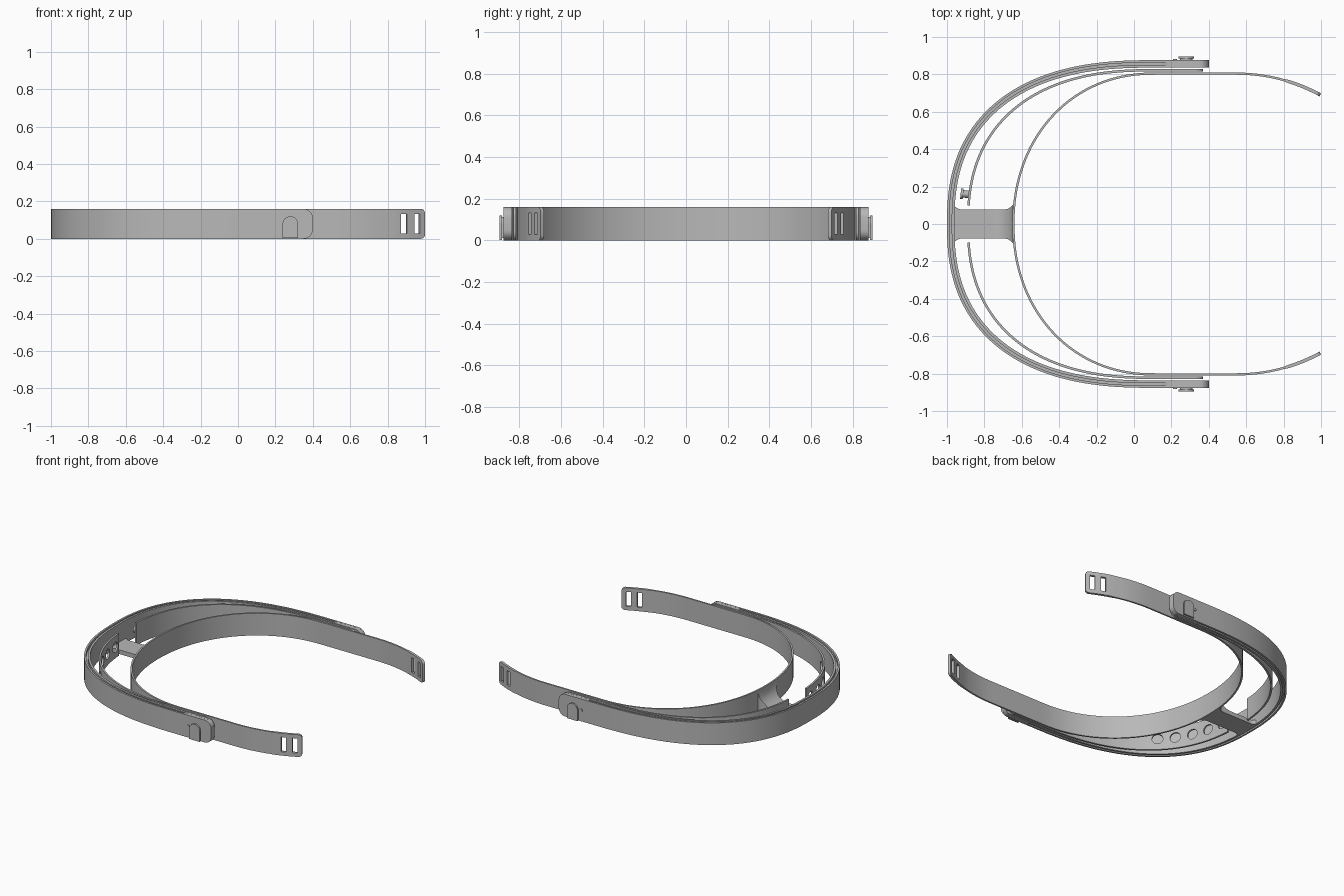
import bpy, bmesh, math
from mathutils import Vector, Matrix

old = bpy.data.objects.get("Cube")
if old:
    bpy.data.objects.remove(old, do_unlink=True)

H = 0.16
MID = H / 2
SHADE = (0.48, 0.48, 0.48, 1)

grey = bpy.data.materials.new("plain grey")
grey.use_nodes = True
grey.diffuse_color = SHADE
grey.node_tree.nodes["Principled BSDF"].inputs["Base Color"].default_value = SHADE


def finish(name, bm, smooth=True):
    bmesh.ops.recalc_face_normals(bm, faces=bm.faces)
    mesh = bpy.data.meshes.new(name)
    bm.to_mesh(mesh)
    bm.free()
    ob = bpy.data.objects.new(name, mesh)
    bpy.context.scene.collection.objects.link(ob)
    mesh.materials.append(grey)
    if smooth:
        bpy.ops.object.select_all(action='DESELECT')
        ob.select_set(True)
        bpy.context.view_layer.objects.active = ob
        bpy.ops.object.shade_smooth_by_angle(angle=math.radians(30))
    return ob


def loft(bm, rings):
    """Join closed rings of points into a capped solid."""
    loops = [[bm.verts.new(p) for p in ring] for ring in rings]
    n = len(loops[0])
    for a, b in zip(loops, loops[1:]):
        for i in range(n):
            j = (i + 1) % n
            bm.faces.new((a[i], a[j], b[j], b[i]))
    bm.faces.new(loops[0][::-1])
    bm.faces.new(loops[-1])


class Path:
    """Plan curve measured by length."""
    def __init__(self, pts):
        self.pts = [Vector(p) for p in pts]
        self.s = [0.0]
        for a, b in zip(self.pts, self.pts[1:]):
            self.s.append(self.s[-1] + (b - a).length)
        self.length = self.s[-1]

    def at(self, s):
        i = 0
        while i < len(self.s) - 2 and self.s[i + 1] < s:
            i += 1
        a, b = self.pts[i], self.pts[i + 1]
        return a.lerp(b, (s - self.s[i]) / (self.s[i + 1] - self.s[i]))

    def frame(self, s):
        a, b = self.at(max(s - 0.02, 0)), self.at(min(s + 0.02, self.length))
        t = (b - a).normalized()
        return self.at(s), t, Vector((-t.y, t.x))


def half_bow(apex, y_side, power, x_end):
    """Quarter superellipse from the apex to x = 0.1, then straight to x_end."""
    pts = []
    for k in range(81):
        t = math.pi / 2 * k / 80
        pts.append((0.1 - (0.1 - apex) * max(math.cos(t), 0) ** (2 / power),
                    y_side * math.sin(t) ** (2 / power)))
    return pts + [(x_end, y_side)]


def both_sides(half):
    return [(x, -y) for x, y in half[::-1]] + half[1:]


def sweep(name, path, section, round_start=0, round_end=0):
    """Sweep a section of (offset, z) points, rounding the end corners."""
    L = path.length
    stations = {round(L * k / 120, 4) for k in range(121)}
    for k in range(8):
        e = 1 - math.cos(k / 7 * math.pi / 2)
        stations |= {round(round_start * e, 4), round(L - round_end * e, 4)}
    rings = []
    for s in sorted(stations):
        p, t, n = path.frame(s)
        cut = 0
        for r, d in ((round_start, s), (round_end, L - s)):
            if r and d < r:
                cut = r - math.sqrt(max(r * r - (r - d) ** 2, 0))
        k = 1 - cut / MID
        rings.append([(*(p + n * o), MID + (z - MID) * k) for o, z in section(p)])
    bm = bmesh.new()
    loft(bm, rings)
    return finish(name, bm)


def slab(width):
    return lambda p: [(-width / 2, 0), (width / 2, 0), (width / 2, H), (-width / 2, H)]


def carve(ob, bm):
    """Cut the shapes in bm out of ob."""
    cutter = finish(ob.name + "_cutter", bm, False)
    mod = ob.modifiers.new("cut", 'BOOLEAN')
    mod.operation, mod.solver, mod.object = 'DIFFERENCE', 'EXACT', cutter
    bpy.context.view_layer.objects.active = ob
    bpy.ops.object.modifier_apply(modifier=mod.name)
    bpy.data.objects.remove(cutter, do_unlink=True)


def cylinder(bm, centre, axis, radius, depth):
    rot = Vector(axis).to_track_quat('Z', 'Y').to_matrix().to_4x4()
    bmesh.ops.create_cone(bm, cap_ends=True, segments=24, radius1=radius, radius2=radius,
                          depth=depth, matrix=Matrix.Translation(centre) @ rot)


# Outer band: thick strip with a groove along its upper and lower edges
def grooved(p):
    g = 0.02 if p.x < 0.15 else 0.0005
    w, a, b = 0.02, -0.005, 0.007
    return [(-w, 0), (a, 0), (a, g), (b, g), (b, 0), (w, 0),
            (w, H), (b, H), (b, H - g), (a, H - g), (a, H), (-w, H)]


outer = Path(both_sides(half_bow(-0.98, 0.856, 2.45, 0.4)))
sweep("outer_band", outer, grooved, 0.05, 0.05)

# Inner band: straight sides, tips curving inward, two strap slots at each tip
half = half_bow(-0.645, 0.804, 2.1, 0.55)
R = 0.93
for k in range(1, 21):
    a = 0.5 * k / 20
    half.append((0.55 + R * math.sin(a), 0.804 - R * (1 - math.cos(a))))
inner = Path(both_sides(half))


def inner_section(p):
    return slab(0.018 if p.x > 0.83 else 0.012)(p)


inner_band = sweep("inner_band", inner, inner_section, 0.025, 0.025)
bm = bmesh.new()
for d in (0.047, 0.122):
    for s in (d, inner.length - d):
        p, t, n = inner.frame(s)
        m = Matrix.Translation((p.x, p.y, MID)) @ Matrix.Rotation(math.atan2(t.y, t.x), 4, 'Z')
        bmesh.ops.create_cube(bm, size=1, matrix=m @ Matrix.Diagonal((0.034, 0.1, 0.105, 1)))
carve(inner_band, bm)

# Adjusting straps between the two bands, one of them with a row of holes
half = [p for p in half_bow(-0.887, 0.822, 2.4, 0.37) if p[1] > 0.08]
sweep("left_strap", Path(half), slab(0.013), 0, 0.04)
right = Path([(x, -y) for x, y in half])
holed = sweep("right_strap", right, slab(0.013), 0, 0.04)
bm = bmesh.new()
for k in range(5):
    p, t, n = right.frame(0.05 + 0.12 * k)
    cylinder(bm, (p.x, p.y, MID), (n.x, n.y, 0), 0.036, 0.08)
carve(holed, bm)

# Peg on the plain strap
bm = bmesh.new()
cylinder(bm, (-0.9, 0.16, MID), (1, -0.1, 0), 0.02, 0.03)
cylinder(bm, (-0.92, 0.162, MID), (1, -0.1, 0), 0.028, 0.014)
finish("strap_peg", bm)

# Bridge: low plate that flares at both ends and sweeps up into the inner band
bm = bmesh.new()
rings = []
for k in range(49):
    x = -0.968 + 0.322 * k / 48
    up = max(0, (x + 0.76) / 0.114)
    top = 0.03 + 0.115 * (1 - math.sqrt(max(1 - up * up, 0)))
    near = min(x + 0.968, -0.646 - x)
    w = 0.078 + 0.026 * max(0, 1 - near / 0.045) ** 2
    rings.append([(x, -w, 0), (x, w, 0), (x, w, top), (x, -w, top)])
loft(bm, rings)
finish("bridge", bm)

# Side latches (arched cap on a narrower stem) and detent dots
for name, side in (("left", 1), ("right", -1)):
    bm = bmesh.new()
    for r, y0, y1 in ((0.034, 0.87, 0.886), (0.042, 0.884, 0.895)):
        arch = [(0.28 - r, 0.045 - r), (0.28 + r, 0.045 - r)]
        for k in range(17):
            a = math.pi * k / 16
            arch.append((0.28 + r * math.cos(a), 0.078 + r * math.sin(a)))
        loft(bm, [[(x, side * y, z) for x, z in arch] for y in (y0, y1)])
    finish(name + "_latch", bm)
    bm = bmesh.new()
    cylinder(bm, (0.22, side * 0.877, MID), (0, 1, 0), 0.011, 0.012)
    finish(name + "_detent", bm)
